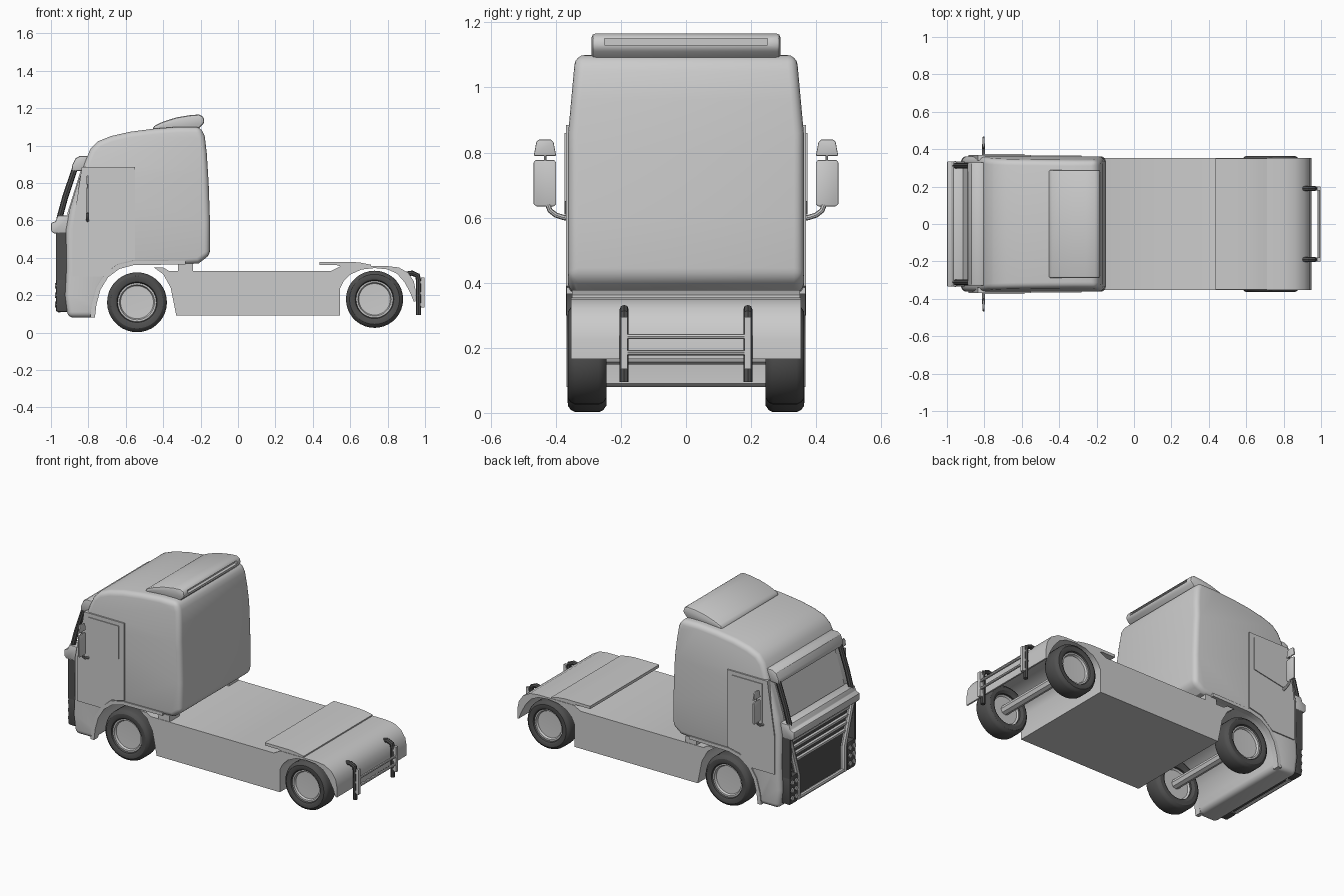
import bpy, bmesh
from math import tau
from mathutils import Vector

dark = bpy.data.materials.new("dark_grey")
dark.diffuse_color = (0.08, 0.08, 0.08, 1)


def add(name, bm, bevel=0, seg=2, mat=None):
    bmesh.ops.recalc_face_normals(bm, faces=bm.faces)
    me = bpy.data.meshes.new(name)
    bm.to_mesh(me)
    bm.free()
    ob = bpy.data.objects.new(name, me)
    bpy.context.collection.objects.link(ob)
    if mat:
        me.materials.append(mat)
    if bevel:
        m = ob.modifiers.new("Bevel", 'BEVEL')
        m.width, m.segments = bevel, seg
        m.limit_method, m.angle_limit = 'ANGLE', 0.75
    return ob


def prism_bm(pts, a, b, axis='Y'):
    """Extrude an outline from a to b along the axis."""
    bm = bmesh.new()
    at = (lambda u, v, t: (u, t, v)) if axis == 'Y' else (lambda u, v, t: (t, u, v))
    rings = [[bm.verts.new(at(u, v, t)) for u, v in pts] for t in (a, b)]
    for r in rings:
        bm.faces.new(r)
    n = len(pts)
    for i in range(n):
        j = (i + 1) % n
        bm.faces.new((rings[0][i], rings[0][j], rings[1][j], rings[1][i]))
    return bm


def prism(name, pts, a, b, axis='Y', **kw):
    return add(name, prism_bm(pts, a, b, axis), **kw)


def box(name, x0, x1, y0, y1, z0, z1, **kw):
    return prism(name, [(x0, z0), (x1, z0), (x1, z1), (x0, z1)], y0, y1, **kw)


def tube(name, path, r, mat=None):
    cu = bpy.data.curves.new(name, 'CURVE')
    cu.dimensions = '3D'
    cu.bevel_depth, cu.bevel_resolution, cu.use_fill_caps = r, 2, True
    sp = cu.splines.new('POLY')
    sp.points.add(len(path) - 1)
    for p, co in zip(sp.points, path):
        p.co = (*co, 1)
    if mat:
        cu.materials.append(mat)
    ob = bpy.data.objects.new(name, cu)
    bpy.context.collection.objects.link(ob)


def lathe(name, prof, x, y, z, side, mat=None, closed=True):
    """Spin (radius, offset) points round the y axis."""
    bm = bmesh.new()
    vs = [bm.verts.new((r, o * side, 0)) for r, o in prof]
    es = [bm.edges.new(p) for p in zip(vs, vs[1:] + vs[:1] if closed else vs[1:])]
    bmesh.ops.spin(bm, geom=vs + es, cent=(0, 0, 0), axis=(0, 1, 0), angle=tau, steps=36)
    bmesh.ops.remove_doubles(bm, verts=bm.verts, dist=1e-5)
    add(name, bm, mat=mat).location = (x, y, z)


# Cab shell with front wheel arch; sides lean in above the windows
arch = [(-0.765, 0.08), (-0.757, 0.15), (-0.735, 0.23), (-0.695, 0.295), (-0.635, 0.34), (-0.56, 0.36)]
cab = [(-0.91, 0.08)] + arch + [
    (-0.28, 0.365), (-0.21, 0.37), (-0.15, 0.415), (-0.15, 0.6), (-0.157, 0.8), (-0.167, 0.96),
    (-0.178, 1.05), (-0.2, 1.1), (-0.32, 1.1), (-0.45, 1.09), (-0.58, 1.073), (-0.68, 1.05), (-0.75, 1.022),
    (-0.79, 0.98), (-0.815, 0.92), (-0.86, 0.79), (-0.9, 0.66), (-0.92, 0.55), (-0.917, 0.35), (-0.925, 0.2)]
bm = prism_bm(cab, -0.362, 0.362)
bmesh.ops.bisect_plane(bm, geom=bm.verts[:] + bm.edges[:] + bm.faces[:],
                       plane_co=(0, 0, 0.86), plane_no=(0, 0, 1))
for v in bm.verts:
    v.co.y *= 1 - 0.25 * max(0, v.co.z - 0.86)
add("cab", bm, bevel=0.03, seg=4)

# Roof deflector with a slot in its rear face
defl = prism("roof_deflector", [(-0.46, 1.08), (-0.45, 1.105), (-0.4, 1.128), (-0.33, 1.15), (-0.26, 1.162),
             (-0.21, 1.166), (-0.185, 1.155), (-0.178, 1.125), (-0.19, 1.11), (-0.22, 1.08)],
             -0.29, 0.29, bevel=0.012)
cutter = box("slot_cutter", -0.2, -0.1, -0.25, 0.25, 1.131, 1.15)
cutter.hide_render = True
cut = defl.modifiers.new("Slot", 'BOOLEAN')
cut.operation, cut.object = 'DIFFERENCE', cutter

# Chassis body with rear wheel arches, and coupling plate
prism("chassis", [(-0.33, 0.09), (0.545, 0.09), (0.545, 0.235), (0.565, 0.275), (0.6, 0.31), (0.66, 0.337),
                  (0.73, 0.345), (0.8, 0.338), (0.85, 0.315), (0.89, 0.27), (0.92, 0.215), (0.94, 0.165),
                  (0.95, 0.165), (0.95, 0.225), (0.94, 0.275), (0.91, 0.32), (0.86, 0.348), (0.8, 0.355),
                  (0.55, 0.355), (0.5, 0.33), (-0.37, 0.33), (-0.4, 0.348), (-0.45, 0.348), (-0.4, 0.312),
                  (-0.36, 0.24)], -0.353, 0.353)
prism("coupling_plate", [(0.435, 0.36), (0.53, 0.36), (0.56, 0.35), (0.71, 0.35), (0.71, 0.363),
                         (0.66, 0.373), (0.61, 0.378), (0.435, 0.378)], -0.35, 0.35)

# Front visor, windscreen, beam and grille
prism("sun_visor", [(-0.82, 0.865), (-0.89, 0.865), (-0.886, 0.895), (-0.87, 0.93), (-0.845, 0.945),
                    (-0.8, 0.945)], -0.33, 0.33, bevel=0.008)
prism("windscreen", [(-0.915, 0.63), (-0.84, 0.87), (-0.82, 0.87), (-0.88, 0.63)], -0.3, 0.3)
prism("front_beam", [(-0.9, 0.53), (-0.985, 0.53), (-1, 0.545), (-1, 0.585), (-0.975, 0.595), (-0.965, 0.625),
                     (-0.9, 0.625)], -0.335, 0.335, bevel=0.006)
prism("grille_panel", [(-0.32, 0.535), (0.32, 0.535), (0.23, 0.27), (0.23, 0.11), (-0.23, 0.11),
                       (-0.23, 0.27)], -0.94, -0.9, axis='X', mat=dark)
for i in range(4):
    z, w = 0.5 - 0.045 * i, 0.3 - 0.015 * i
    box(f"grille_slat_{i}", -0.958, -0.935, -w, w, z - 0.007, z + 0.007)
tube("grille_lower_bar", [(-0.955, -0.235, 0.12), (-0.955, 0.235, 0.12)], 0.014)

for s, tag in ((1, "left"), (-1, "right")):
    # Windscreen pillars, grille frame and lamp clusters
    tube(f"pillar_{tag}", [(-0.955, s * 0.312, 0.61), (-0.925, s * 0.312, 0.72), (-0.868, s * 0.312, 0.89)],
         0.016, dark)
    tube(f"grille_frame_{tag}", [(-0.955, s * 0.32, 0.54), (-0.955, s * 0.235, 0.27),
                                 (-0.955, s * 0.235, 0.115)], 0.018)
    box(f"lamp_cluster_{tag}", -0.972, -0.89, *sorted((s * 0.25, s * 0.335)), 0.11, 0.29, bevel=0.01, mat=dark)
    box(f"grille_side_{tag}", -0.972, -0.9, *sorted((s * 0.32, s * 0.335)), 0.28, 0.535, mat=dark)
    for k in range(6):
        y, z = s * (0.273 + 0.039 * (k % 2)), 0.15 + 0.05 * (k // 2)
        tube(f"lamp_{tag}_{k}", [(-0.96, y, z), (-0.979, y, z)], 0.015)

    # Doors, side windows and arch trims
    prism(f"door_{tag}", [(-0.835, 0.885), (-0.55, 0.885), (-0.55, 0.39), (-0.64, 0.37), (-0.72, 0.3),
                          (-0.885, 0.3), (-0.885, 0.55)], s * 0.34, s * 0.369)
    prism(f"side_window_{tag}", [(-0.8, 0.61), (-0.585, 0.65), (-0.585, 0.86), (-0.8, 0.86)],
          s * 0.36, s * 0.374)
    outer = [(-0.28, 0.385), (-0.56, 0.382), (-0.645, 0.362), (-0.713, 0.31), (-0.757, 0.24), (-0.782, 0.15),
             (-0.79, 0.08)]
    prism(f"arch_trim_{tag}", arch + [(-0.28, 0.365)] + outer, s * 0.325, s * 0.367)

    # Wing mirrors on curved arms
    def plate(name, pts):
        prism(name, [(s * y, z) for y, z in pts], -0.809, -0.799, axis='X', bevel=0.003)
    plate(f"mirror_{tag}", [(0.405, 0.635), (0.462, 0.635), (0.468, 0.642), (0.468, 0.77), (0.462, 0.777),
                            (0.405, 0.777), (0.399, 0.77), (0.399, 0.642)])
    plate(f"upper_mirror_{tag}", [(0.399, 0.79), (0.468, 0.79), (0.46, 0.832), (0.452, 0.84), (0.415, 0.84),
                                  (0.407, 0.832)])
    tube(f"mirror_stem_{tag}", [(-0.804, s * 0.433, 0.77), (-0.804, s * 0.433, 0.795)], 0.004)
    tube(f"mirror_arm_{tag}", [(-0.804, s * y, z) for y, z in
         ((0.35, 0.598), (0.375, 0.6), (0.4, 0.608), (0.418, 0.622), (0.425, 0.64))], 0.008)

    # Wheels
    for pos, x, z, k in (("front", -0.54, 0.162, 1), ("rear", 0.73, 0.178, 0.955)):
        tyre = [(0.1, 0.04), (0.108, 0.055), (0.118, 0.06), (0.14, 0.059), (0.153, 0.05), (0.16, 0.036),
                (0.16, -0.036), (0.153, -0.05), (0.14, -0.059), (0.118, -0.06), (0.1, -0.05)]
        rim = [(0, 0.03), (0.088, 0.033), (0.094, 0.045), (0.104, 0.046), (0.104, -0.04), (0.09, -0.03),
               (0, -0.03)]
        lathe(f"{pos}_tyre_{tag}", [(r * k, o) for r, o in tyre], x, s * 0.304, z, s, dark)
        lathe(f"{pos}_rim_{tag}", [(r * k, o) for r, o in rim], x, s * 0.304, z, s, closed=False)

    # Rear guard posts, each a bent tube with a second upright
    tube(f"guard_post_{tag}", [(x, s * 0.19, z) for x, z in
         ((0.89, 0.31), (0.93, 0.318), (0.96, 0.305), (0.965, 0.28), (0.965, 0.095))], 0.014, dark)
    box(f"guard_upright_{tag}", 0.978, 0.996, *sorted((s * 0.18, s * 0.2)), 0.135, 0.295)
    for z in (0.15, 0.21, 0.27):
        box(f"guard_bracket_{tag}_{z}", 0.955, 0.99, *sorted((s * 0.18, s * 0.2)), z - 0.007, z + 0.007)
    # Cab mounts
    box(f"cab_mount_{tag}", -0.32, -0.24, *sorted((s * 0.25, s * 0.35)), 0.325, 0.37)

# Rear guard crossbars and axles
for z in (0.185, 0.235):
    tube(f"guard_crossbar_{z}", [(0.988, -0.2, z), (0.988, 0.2, z)], 0.008)
for pos, x, z in (("front", -0.54, 0.162), ("rear", 0.73, 0.178)):
    tube(f"{pos}_axle", [(x, -0.3, z), (x, 0.3, z)], 0.03)

# Apply modifiers, turn curves into meshes, shade
bpy.ops.object.select_all(action='SELECT')
bpy.context.view_layer.objects.active = defl
bpy.ops.object.convert(target='MESH')
bpy.data.objects.remove(bpy.data.objects["slot_cutter"])
bpy.ops.object.shade_smooth_by_angle(angle=0.55)
